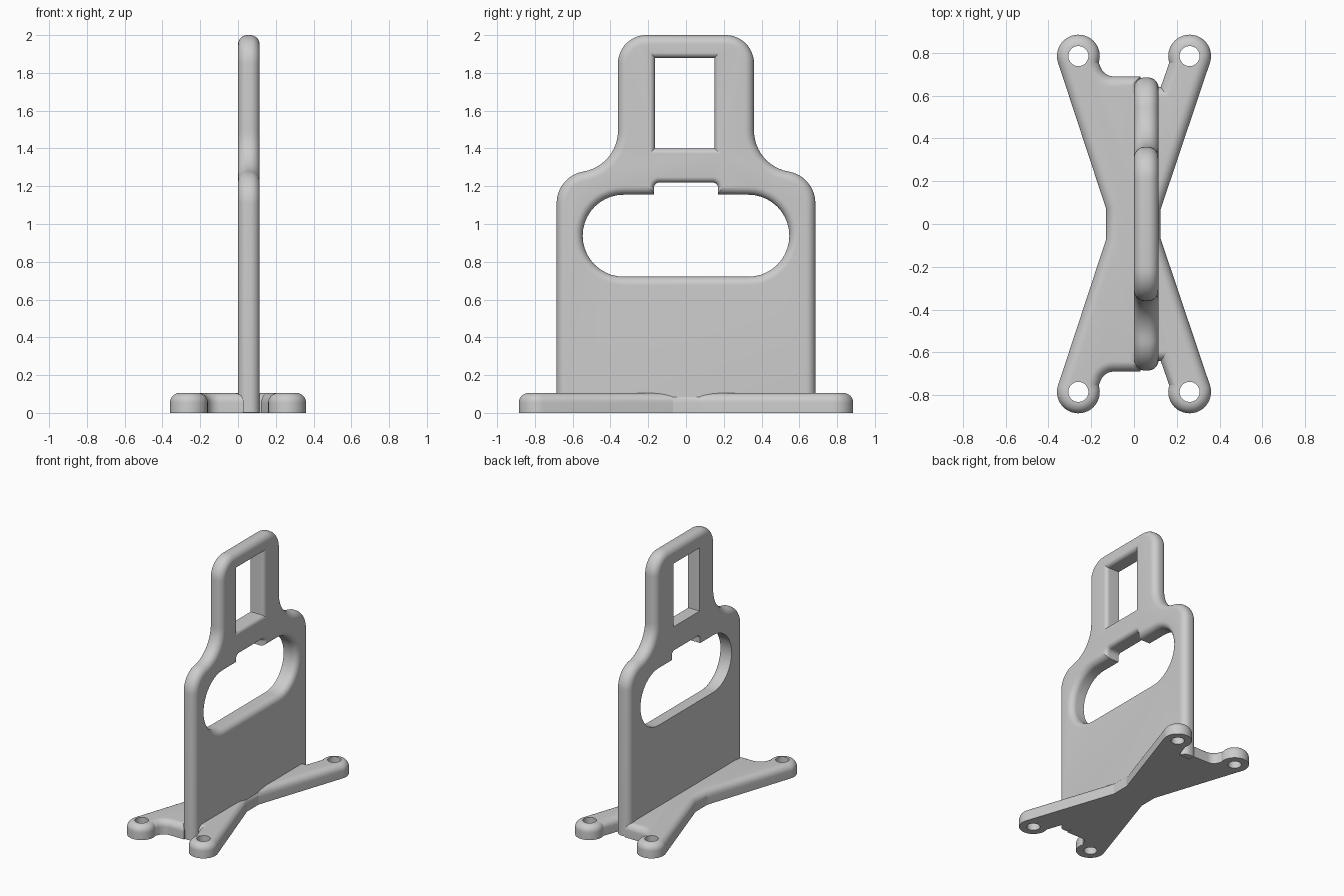
import bpy
import bmesh
from math import sin, cos, pi, radians
from mathutils import Vector

if "Cube" in bpy.data.objects:
    bpy.data.objects.remove(bpy.data.objects["Cube"], do_unlink=True)

grey = bpy.data.materials.new("plain grey")
grey.use_nodes = True
colour = (0.6, 0.6, 0.6, 1)
grey.diffuse_color = colour
grey.node_tree.nodes["Principled BSDF"].inputs["Base Color"].default_value = colour


def arc(cx, cy, r, a, b, n=12):
    """Points on an arc from angle a to b, in degrees."""
    angles = [radians(a + (b - a) * i / n) for i in range(n + 1)]
    return [(cx + r * cos(t), cy + r * sin(t)) for t in angles]


def grow(outline, d):
    """Mitred offset of a closed outline; positive d goes outward."""
    pts = [Vector(p) for p in outline]
    n = len(pts)
    area = sum(pts[i - 1].cross(pts[i]) for i in range(n))
    side = 1 if area > 0 else -1
    result = []
    for i, p in enumerate(pts):
        e1 = (p - pts[i - 1]).normalized()
        e2 = (pts[(i + 1) % n] - p).normalized()
        n1, n2 = Vector((e1.y, -e1.x)), Vector((e2.y, -e2.x))
        result.append(p + (n1 + n2) * (side * d / (1 + n1.dot(n2))))
    return result


def loft(name, outline, levels, axis, floor=None):
    """Stack offset copies of an outline at (position, offset) levels."""
    bm = bmesh.new()
    rings = []
    for w, d in levels:
        ring = []
        for (u0, v0), p in zip(outline, grow(outline, d)):
            v = v0 if v0 == floor else p.y
            ring.append(bm.verts.new((p.x, v, w) if axis == "Z" else (w, p.x, v)))
        rings.append(ring)
    for a, b in zip(rings, rings[1:]):
        for i in range(len(a)):
            bm.faces.new((a[i - 1], a[i], b[i], b[i - 1]))
    bm.faces.new(rings[0])
    bm.faces.new(rings[-1])
    bmesh.ops.recalc_face_normals(bm, faces=bm.faces)
    mesh = bpy.data.meshes.new(name)
    bm.to_mesh(mesh)
    bm.free()
    mesh.materials.append(grey)
    obj = bpy.data.objects.new(name, mesh)
    bpy.context.collection.objects.link(obj)
    return obj


def rounding(end, r, way, n=8):
    """Levels of a rounded rim that reaches position end."""
    steps = [pi / 2 * i / n for i in range(n + 1)]
    return [(end + way * r * (sin(t) - 1), -r * (1 - cos(t))) for t in steps]


def activate(obj):
    bpy.ops.object.select_all(action="DESELECT")
    obj.select_set(True)
    bpy.context.view_layer.objects.active = obj


def cut(obj, cutter):
    cutter.hide_render = True
    mod = obj.modifiers.new("cut", "BOOLEAN")
    mod.operation = "DIFFERENCE"
    mod.object = cutter
    activate(obj)
    bpy.ops.object.modifier_apply(modifier=mod.name)
    bpy.data.objects.remove(cutter, do_unlink=True)


T = 0.115      # upright thickness
H = 0.105      # base thickness
R = 0.05       # rim rounding
BOTTOM = 0.003

# Upright plate: shouldered outline with tangent arcs, rounded on both faces
half = [(0.685, BOTTOM)]
half += arc(0.515, 1.11, 0.17, 0, 80.4)
half += arc(0.58, 1.4945, 0.22, 260.4, 180)[1:]
half += arc(0.21, 1.85, 0.15, 0, 90)
outline = half + [(-y, z) for y, z in reversed(half)]
levels = rounding(0, R, -1)[::-1] + rounding(T, R, 1)
upright = loft("upright_plate", outline, levels, "X", BOTTOM)


def opening(name, shape, r):
    """Cut a through hole whose rim is rounded on the +x face only."""
    flare = [(x, -d) for x, d in rounding(T, r, 1)]
    levels = [(-0.05, 0)] + flare + [(T + 0.03, r)]
    cut(upright, loft(name, shape, levels, "X"))


# Hand slot with a notch above it, and the upper window
slot = arc(0.33, 0.938, 0.217, -90, 90, 20) + arc(-0.33, 0.938, 0.217, 90, 270, 20)
notch = [(-0.17, 1.0), (0.17, 1.0)]
notch += arc(0.14, 1.19, 0.03, 0, 90, 8) + arc(-0.14, 1.19, 0.03, 90, 180, 8)
window = [(-0.165, 1.4), (0.152, 1.4), (0.152, 1.88), (-0.165, 1.88)]
opening("slot_cutter", slot, 0.045)
opening("notch_cutter", notch, 0.03)
opening("window_cutter", window, 0.03)

# Base: four arms meeting at a narrow waist, rounded along the top
AX, AY = 0.26, 0.785
half = [(-0.13, 0.07)]
half += arc(-AX, AY, 0.1, 198, -18, 24)
half += arc(-0.095, 0.755, 0.065, 198, 270)
half += [(0.03, 0.69), (0.03, 0.64), (0.125, 0.64)]
half += arc(AX, AY, 0.1, 198, -18, 24)
half += [(0.125, 0.07)]
outline = half + [(x, -y) for x, y in reversed(half)]
base = loft("base_foot", outline, [(0, 0)] + rounding(H, R, 1), "Z")

# Screw hole at the end of each arm
for sx in (-1, 1):
    for sy in (-1, 1):
        ring = arc(sx * AX, sy * AY, 0.047, 0, 345, 23)
        cut(base, loft("screw_cutter", ring, [(-0.05, 0), (H + 0.05, 0)], "Z"))

for obj in (upright, base):
    activate(obj)
    bpy.ops.object.shade_smooth_by_angle(angle=radians(17))
